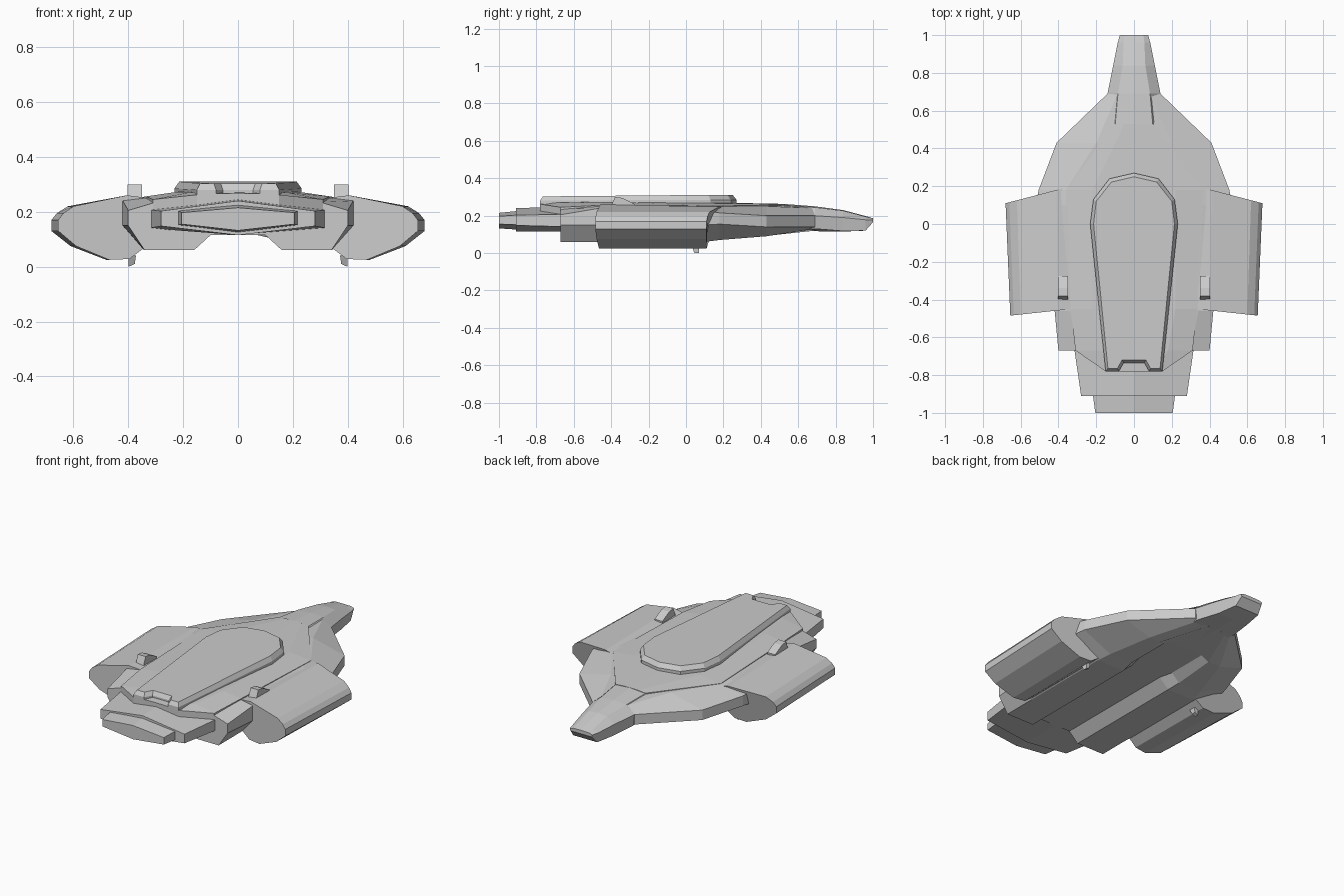
import bpy, bmesh


def make_object(name, rings, mirror=False):
    """Skin closed rings of 3D points; optionally mirror across x."""
    bm = bmesh.new()
    loops = [[bm.verts.new(p) for p in ring] for ring in rings]
    n = len(loops[0])
    for a, b in zip(loops, loops[1:]):
        for i in range(n):
            j = (i + 1) % n
            bm.faces.new((a[i], a[j], b[j], b[i]))
    bm.faces.new(loops[0])
    bm.faces.new(loops[-1])
    bmesh.ops.recalc_face_normals(bm, faces=bm.faces)
    me = bpy.data.meshes.new(name)
    bm.to_mesh(me)
    bm.free()
    ob = bpy.data.objects.new(name, me)
    bpy.context.collection.objects.link(ob)
    if mirror:
        ob.modifiers.new("Mirror", 'MIRROR').use_mirror_merge = False
    return ob


def symmetric(half):
    """Complete a half outline; points on the centre line are kept single."""
    return half + [(-x, v) for x, v in reversed(half) if x > 0]


def hull_loft(name, sections):
    make_object(name, [[(x, y, z) for x, z in symmetric(half)] for y, half in sections])


# Main hull with a recessed belly channel between two rails
hull_loft("main_hull", [
    (-.67, [(0, .24), (.30, .235), (.40, .205), (.40, .15), (.34, .06), (.16, .06), (.10, .115)]),
    (-.46, [(0, .255), (.34, .25), (.42, .24), (.42, .15), (.34, .06), (.16, .06), (.10, .115)]),
    (.10, [(0, .265), (.36, .25), (.52, .225), (.52, .15), (.34, .06), (.16, .06), (.10, .115)]),
    (.18, [(0, .265), (.36, .25), (.505, .215), (.505, .155), (.32, .07), (.17, .07), (.12, .115)]),
    (.43, [(0, .264), (.20, .25), (.41, .20), (.41, .14), (.25, .09), (.17, .092), (.12, .115)]),
    (.69, [(0, .248), (.085, .24), (.14, .20), (.14, .14), (.11, .135), (.08, .13), (.05, .12)]),
])

# Raised roof plating with its angled leading edge
hull_loft("roof_plate", [
    (-.78, [(0, .268), (.10, .266), (.15, .262), (.15, .20)]),
    (-.67, [(0, .272), (.18, .270), (.31, .245), (.31, .20)]),
    (-.45, [(0, .276), (.22, .273), (.335, .256), (.335, .20)]),
    (.18, [(0, .270), (.22, .266), (.36, .252), (.36, .20)]),
    (.53, [(0, .263), (.05, .262), (.10, .257), (.10, .20)]),
])

# Stepped front blocks
hull_loft("front_block", [
    (-.91, [(0, .24), (.28, .203), (.28, .148), (0, .115)]),
    (-.60, [(0, .25), (.325, .208), (.325, .14), (0, .115)]),
])
hull_loft("front_tip", [
    (-1.0, [(0, .215), (.205, .197), (.205, .155), (0, .132)]),
    (-.85, [(0, .23), (.225, .207), (.225, .15), (0, .122)]),
])

# Tapered tail spine
hull_loft("tail_boom", [
    (.52, [(0, .263), (.10, .256), (.13, .20), (.12, .13), (0, .118)]),
    (.69, [(0, .25), (.085, .244), (.14, .20), (.13, .13), (0, .117)]),
    (.84, [(0, .23), (.06, .226), (.11, .19), (.10, .118), (0, .115)]),
    (.96, [(0, .198), (.055, .195), (.086, .178), (.08, .12), (0, .12)]),
    (1.0, [(0, .186), (.05, .185), (.075, .178), (.07, .165), (0, .165)]),
])

# Chamfered upper deck with a notched front
outer = [(0, .27), (.13, .24), (.215, .13), (.232, 0), (.15, -.78), (.08, -.78), (.055, -.735), (0, -.735)]
inner = [(0, .25), (.12, .222), (.20, .12), (.214, 0), (.138, -.765), (.088, -.765), (.063, -.72), (0, -.72)]
make_object("upper_deck", [
    [(x, y, .24) for x, y in symmetric(outer)],
    [(x, y, .285 if y > -.6 else .28) for x, y in symmetric(outer)],
    [(x, y, .31 if y > -.6 else .303) for x, y in symmetric(inner)],
])

# Side nacelles: tapering in towards the front, top overhanging at the rear
profile = [(.34, .252), (.41, .260), (.62, .220), (.66, .195), (.68, .17), (.68, .13),
           (.61, .075), (.48, .025), (.40, .028), (.34, .07)]
front, back = [], []
for px, pz in profile:
    skew = (.68 - px) * .26 if pz > .16 else 0
    front.append((px - .025 * (px - .34) / .34, -.485 + (.68 - px) * .1, pz))
    back.append((px, .11 + skew, pz - (.012 if px < .5 and pz > .2 else 0)))
make_object("nacelle", [front, back], mirror=True)

# Small wedge turrets on top, studs underneath
make_object("turret", [[(x, y, z) for y, z in
                        [(-.405, .24), (-.38, .30), (-.34, .295), (-.275, .262), (-.275, .24)]]
                       for x in (.35, .402)], mirror=True)
make_object("belly_stud", [
    [(.372, .03, .04), (.40, .03, .04), (.40, .07, .04), (.372, .07, .04)],
    [(.376, .045, .01), (.398, .045, 0), (.398, .07, 0), (.376, .07, .01)],
], mirror=True)
